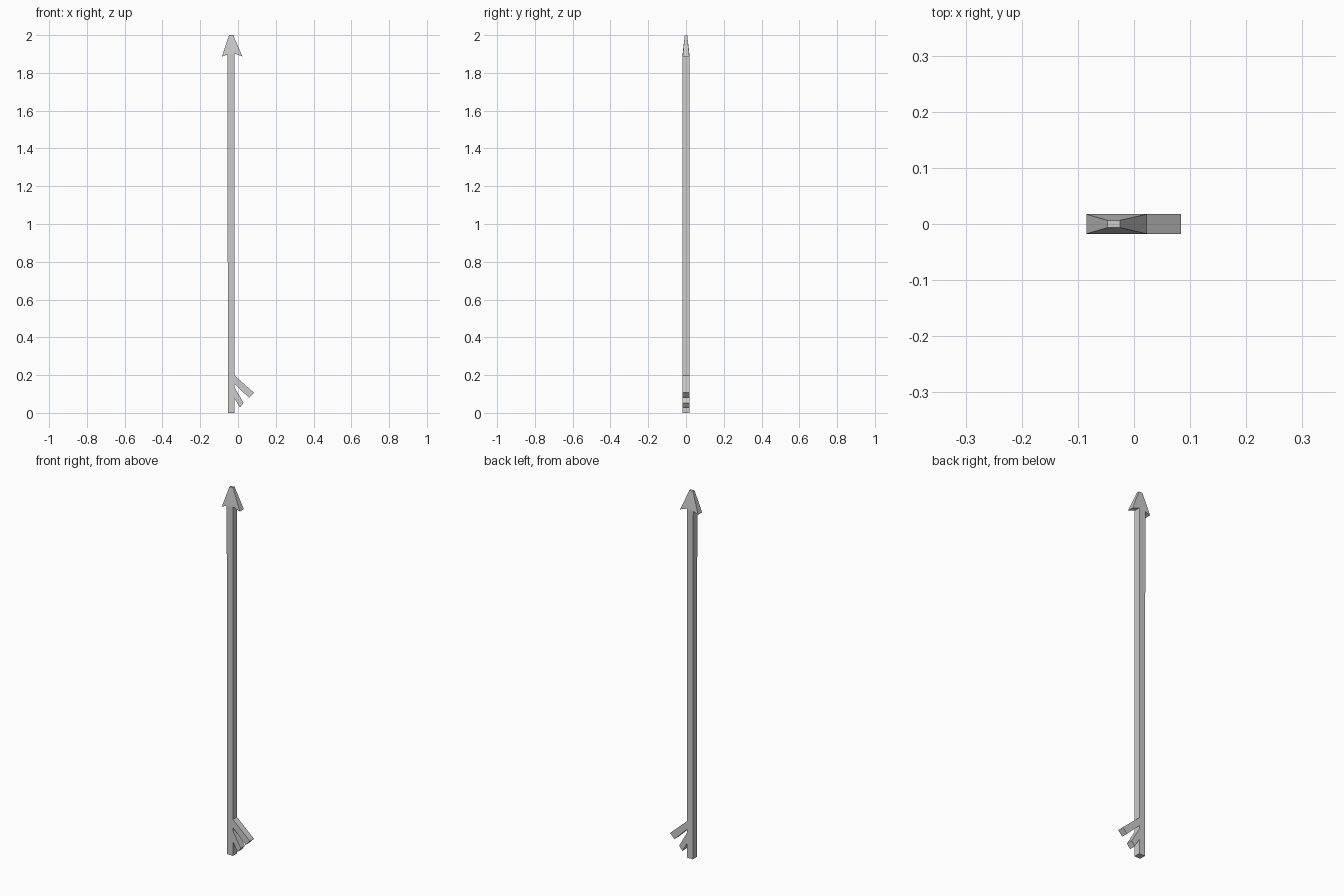
import bpy

if "Cube" in bpy.data.objects:
    bpy.data.objects.remove(bpy.data.objects["Cube"])

HALF = 0.0175  # half thickness in y


def plate(name, profile):
    """Extrude an (x, z[, half thickness]) outline symmetrically in y."""
    pts = [p if len(p) == 3 else (*p, HALF) for p in profile]
    n = len(pts)
    verts = [(x, -h, z) for x, z, h in pts] + [(x, h, z) for x, z, h in pts]
    faces = [tuple(range(n)), tuple(reversed(range(n, 2 * n)))]
    faces += [(i, i + n, (i + 1) % n + n, (i + 1) % n) for i in range(n)]
    mesh = bpy.data.meshes.new(name)
    mesh.from_pydata(verts, [], faces)
    mesh.update()
    obj = bpy.data.objects.new(name, mesh)
    bpy.context.collection.objects.link(obj)
    return obj


# Square shaft, outlines run counter-clockwise seen from the front
plate("shaft", [(-0.053, 0), (-0.018, 0), (-0.018, 1.902), (-0.056, 1.897)])

# Barbed head, thinning to a small flat tip
plate("arrow_head", [(-0.085, 1.886), (-0.056, 1.897), (-0.018, 1.902),
                     (0.023, 1.887), (-0.025, 2.0, 0.0065), (-0.047, 2.0, 0.0065)])

# Two slanted feathers on the right of the shaft
plate("upper_feather", [(-0.018, 0.153), (0.058, 0.080), (0.084, 0.107), (-0.018, 0.198)])
plate("lower_feather", [(-0.018, 0.076), (0.010, 0.029), (0.029, 0.053), (-0.018, 0.135)])
